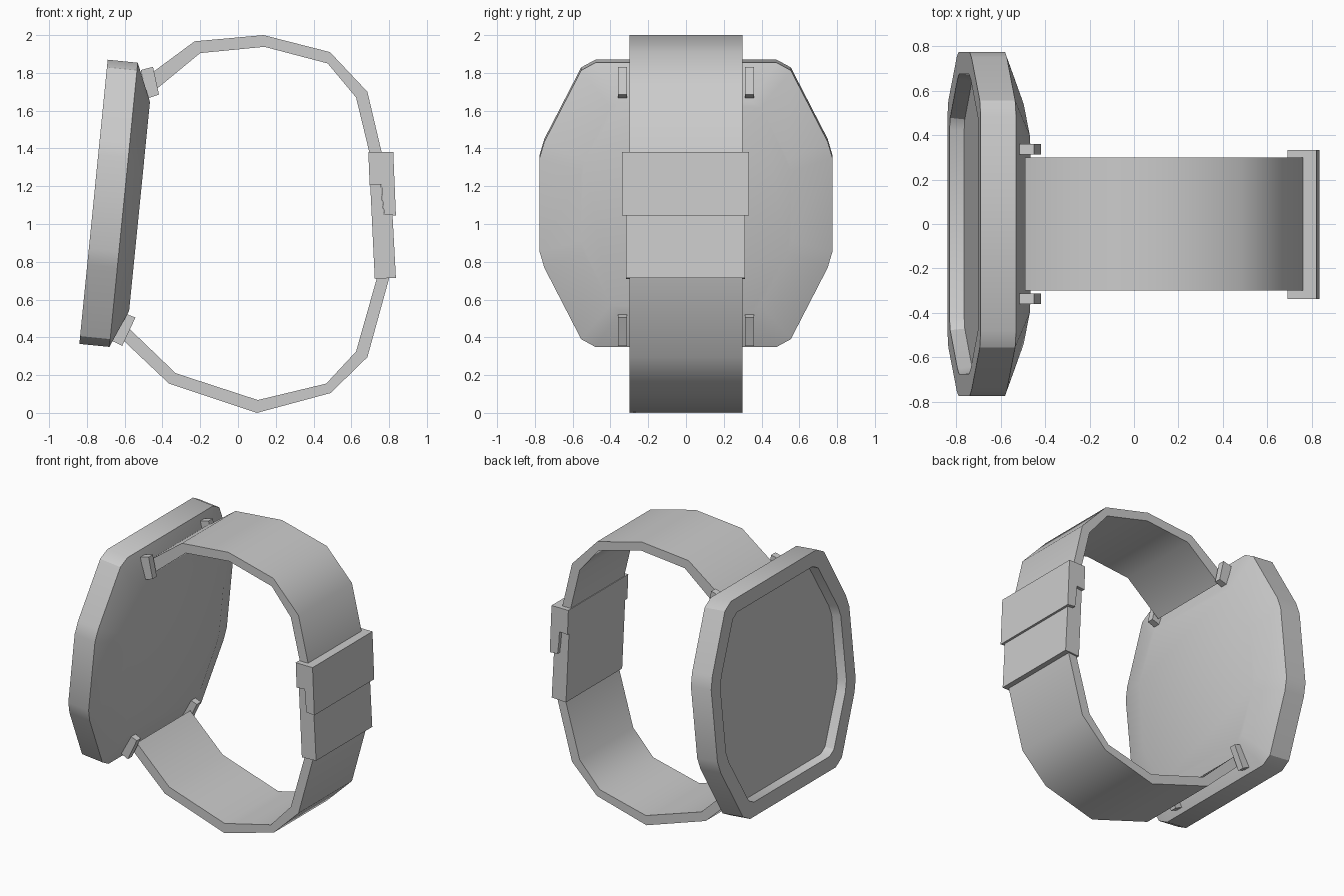
import bpy, bmesh, math
from mathutils import Vector

if "Cube" in bpy.data.objects:
    bpy.data.objects.remove(bpy.data.objects["Cube"])


def finish(bm, name, angle=None):
    bmesh.ops.recalc_face_normals(bm, faces=bm.faces)
    me = bpy.data.meshes.new(name)
    bm.to_mesh(me)
    bm.free()
    ob = bpy.data.objects.new(name, me)
    bpy.context.collection.objects.link(ob)
    if angle:
        bpy.ops.object.select_all(action='DESELECT')
        bpy.context.view_layer.objects.active = ob
        ob.select_set(True)
        bpy.ops.object.shade_smooth_by_angle(angle=math.radians(angle))
    return ob


def loft(bm, rings):
    """Skin successive closed rings and cap both ends."""
    rows = [[bm.verts.new(p) for p in r] for r in rings]
    n = len(rows[0])
    for a, b in zip(rows, rows[1:]):
        for i in range(n):
            j = (i + 1) % n
            bm.faces.new((a[i], a[j], b[j], b[i]))
    bm.faces.new(rows[0])
    bm.faces.new(rows[-1])


def extrude_xz(name, pts, y0, y1):
    bm = bmesh.new()
    loft(bm, [[(x, y, z) for x, z in pts] for y in (y0, y1)])
    return finish(bm, name)


# Tilted case: chamfered octagon outline with a recessed screen
origin = Vector((-0.765, 0, 1.1175))
tilt = math.atan2(0.15, 1.505)
back = Vector((math.cos(tilt), 0, -math.sin(tilt)))
up = Vector((math.sin(tilt), 0, math.cos(tilt)))


def octagon(quarter, depth, sy=1, sz=1):
    q = [(a * sy, b * sz) for a, b in quarter]
    loop = (q + [(a, -b) for a, b in reversed(q)]
            + [(-a, -b) for a, b in q] + [(-a, b) for a, b in reversed(q)])
    return [origin + back * depth + up * b + Vector((0, a, 0)) for a, b in loop]


outer = [(0.48, 0.756), (0.555, 0.715), (0.75, 0.335), (0.775, 0.25)]
inner = [(0.425, 0.66), (0.478, 0.63), (0.652, 0.30), (0.675, 0.225)]
bm = bmesh.new()
loft(bm, [octagon(inner, 0.065, 0.985, 0.985), octagon(inner, 0), octagon(outer, 0),
          octagon(outer, 0.16), octagon(outer, 0.245, 0.72, 0.735)])
finish(bm, "watch_case", 30)


# Faceted strap halves, given as (outer, inner) points in side view
def strap(name, pairs, hw=0.3):
    bm = bmesh.new()
    loft(bm, [[(o[0], -hw, o[1]), (o[0], hw, o[1]), (i[0], hw, i[1]), (i[0], -hw, i[1])]
              for o, i in pairs])
    return finish(bm, name, 48)


strap("upper_strap", [
    ((-0.49, 1.775), (-0.455, 1.695)), ((-0.23, 1.967), (-0.20, 1.905)),
    ((0.135, 2.0), (0.14, 1.938)), ((0.487, 1.91), (0.475, 1.85)),
    ((0.685, 1.70), (0.625, 1.67)), ((0.765, 1.36), (0.70, 1.36))])
strap("lower_strap", [
    ((-0.635, 0.41), (-0.585, 0.455)), ((-0.365, 0.155), (-0.33, 0.21)),
    ((0.10, 0.0), (0.105, 0.068)), ((0.49, 0.105), (0.467, 0.155)),
    ((0.685, 0.295), (0.625, 0.325)), ((0.805, 0.73), (0.74, 0.73))])

# Two-part interlocking clasp
extrude_xz("clasp_cover", [(0.69, 1.38), (0.822, 1.38), (0.836, 1.045), (0.775, 1.05),
                           (0.765, 1.13), (0.76, 1.21), (0.697, 1.205)], -0.338, 0.334)
extrude_xz("clasp_base", [(0.70, 1.21), (0.757, 1.213), (0.763, 1.13), (0.773, 1.05),
                          (0.818, 1.048), (0.836, 0.715), (0.724, 0.71)], -0.318, 0.312)

# Four lugs beside the strap ends
for side, s in (("left", -1), ("right", 1)):
    extrude_xz("upper_lug_" + side, [(-0.515, 1.815), (-0.45, 1.832), (-0.418, 1.685),
                                     (-0.48, 1.665)], s * 0.313, s * 0.36)
    extrude_xz("lower_lug_" + side, [(-0.595, 0.525), (-0.543, 0.505), (-0.613, 0.355),
                                     (-0.665, 0.38)], s * 0.313, s * 0.36)
